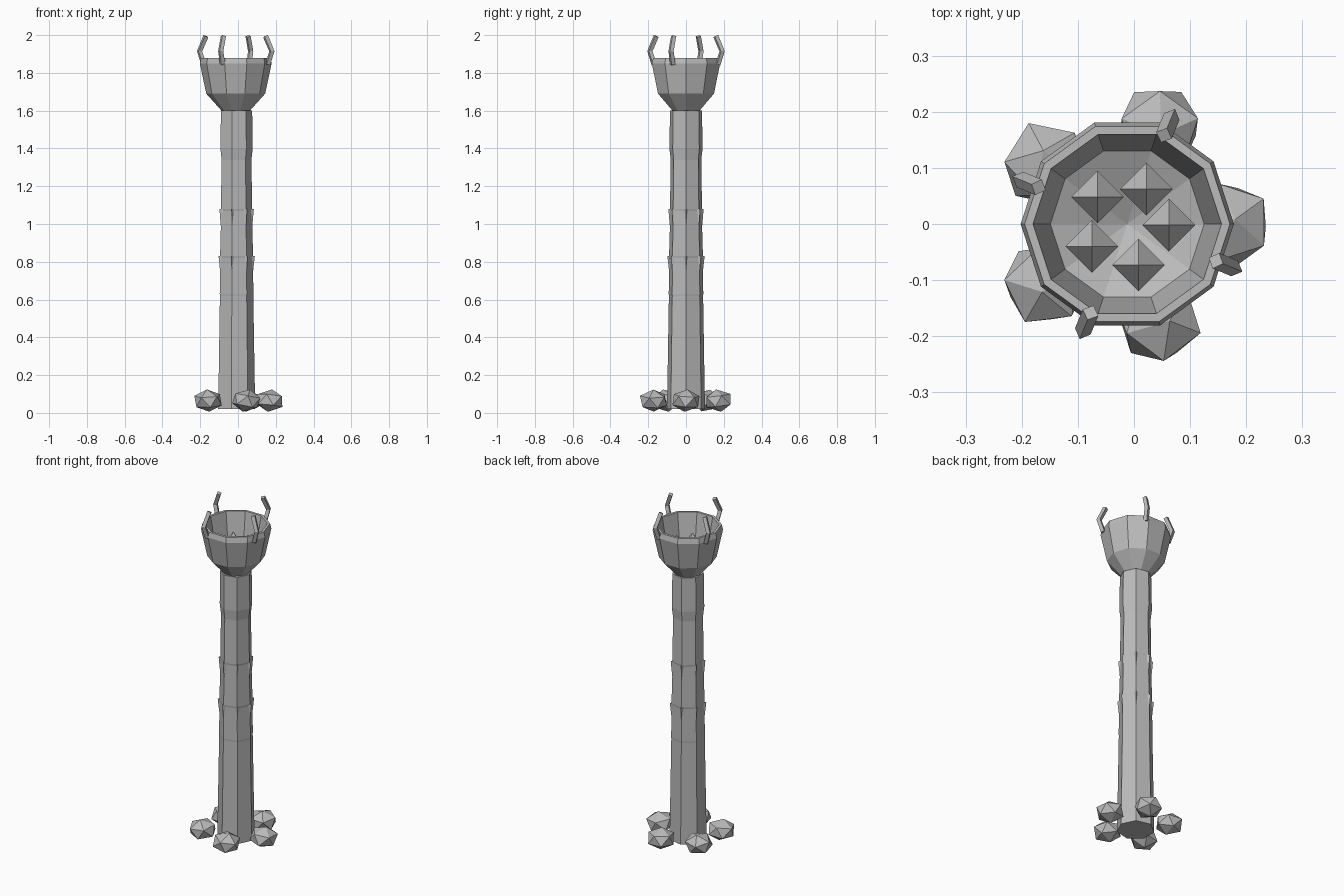
import bpy, bmesh
from math import sin, cos, pi, radians
from mathutils import Vector, Matrix, Euler

cube = bpy.data.objects.get("Cube")
if cube:
    bpy.data.objects.remove(cube)

stone = bpy.data.materials.new("stone_grey")
stone.use_nodes = True
grey = (0.5, 0.5, 0.5, 1)
stone.diffuse_color = grey
stone.node_tree.nodes["Principled BSDF"].inputs["Base Color"].default_value = grey

CENTRE = -0.012


def finish(name, bm):
    bmesh.ops.recalc_face_normals(bm, faces=bm.faces)
    mesh = bpy.data.meshes.new(name)
    bm.to_mesh(mesh)
    bm.free()
    mesh.materials.append(stone)
    obj = bpy.data.objects.new(name, mesh)
    bpy.context.collection.objects.link(obj)
    return obj


def lathe(name, profile, sides, x=CENTRE, y=0, turn=0):
    """Faceted solid of revolution from (radius, height) points."""
    bm = bmesh.new()
    rings = []
    for r, z in profile:
        count = sides if r else 1
        rings.append([bm.verts.new((x + r * cos(turn + 2 * pi * i / sides),
                                    y + r * sin(turn + 2 * pi * i / sides), z))
                      for i in range(count)])
    for a, b in zip(rings, rings[1:]):
        for i in range(sides):
            j = (i + 1) % sides
            corners = [a[i % len(a)], a[j % len(a)], b[j % len(b)], b[i % len(b)]]
            bm.faces.new(list(dict.fromkeys(corners)))
    for ring in (rings[0], rings[-1]):
        if len(ring) > 1:
            bm.faces.new(ring)
    return finish(name, bm)


# Seven-sided tapering post with slight steps
SIDES = 7
lathe("post", [(0.103, 0.02), (0.093, 0.62), (0.094, 0.63), (0.09, 0.82),
               (0.092, 0.83), (0.085, 1.07), (0.087, 1.08), (0.083, 1.34),
               (0.09, 1.4), (0.087, 1.6)], SIDES)

# Splinters hanging down the post corners
for row, (top, length, radius) in enumerate([(1.08, 0.11, 0.086), (0.83, 0.09, 0.091)]):
    for i in range(SIDES):
        a = 2 * pi * i / SIDES
        lathe(f"splinter_{row}_{i}",
              [(0, top - length), (0.01, top)], 3,
              CENTRE + radius * cos(a), radius * sin(a), a)

# Ten-sided hollow bowl
lathe("bowl", [(0.075, 1.6), (0.156, 1.69), (0.19, 1.85), (0.183, 1.88),
               (0.168, 1.88), (0.137, 1.71), (0, 1.645)], 10)

# Crystals in the bowl
for i, (x, y) in enumerate([(-0.065, 0.048), (0.022, 0.062), (0.062, -0.002),
                            (0.008, -0.073), (-0.075, -0.04)]):
    lathe(f"crystal_{i}", [(0, 1.68), (0.047, 1.74), (0, 1.8)], 4, x, y)

# Bent prongs around the rim
for i in range(4):
    a = radians(67.5 + 90 * i)
    curve = bpy.data.curves.new("prong", "CURVE")
    curve.dimensions = "3D"
    curve.bevel_depth = 0.015
    curve.bevel_resolution = 0
    curve.use_fill_caps = True
    spline = curve.splines.new("POLY")
    spline.points.add(2)
    for p, (r, z) in zip(spline.points, [(0.183, 1.845), (0.207, 1.915), (0.171, 1.994)]):
        p.co = (CENTRE + r * cos(a), r * sin(a), z, 1)
    curve.materials.append(stone)
    prong = bpy.data.objects.new(f"prong_{i}", curve)
    bpy.context.collection.objects.link(prong)
    bpy.ops.object.select_all(action="DESELECT")
    prong.select_set(True)
    bpy.context.view_layer.objects.active = prong
    bpy.ops.object.convert(target="MESH")
    for face in prong.data.polygons:
        face.use_smooth = False

# Rocks around the foot
tilts = [(0, 10, 36), (10, 0, 18), (-15, 10, 40), (8, -8, 25), (12, 8, 55)]
for i, tilt in enumerate(tilts):
    a = 2 * pi * i / 5
    place = Vector((CENTRE + 0.181 * cos(a), 0.181 * sin(a), 0.065))
    turn = Euler([radians(t) for t in tilt]).to_matrix().to_4x4()
    bm = bmesh.new()
    bmesh.ops.create_icosphere(bm, subdivisions=1, radius=1)
    squash = Matrix.Diagonal((0.08, 0.08, 0.06, 1))
    bm.transform(Matrix.Translation(place) @ squash @ turn)
    finish(f"rock_{i}", bm)
